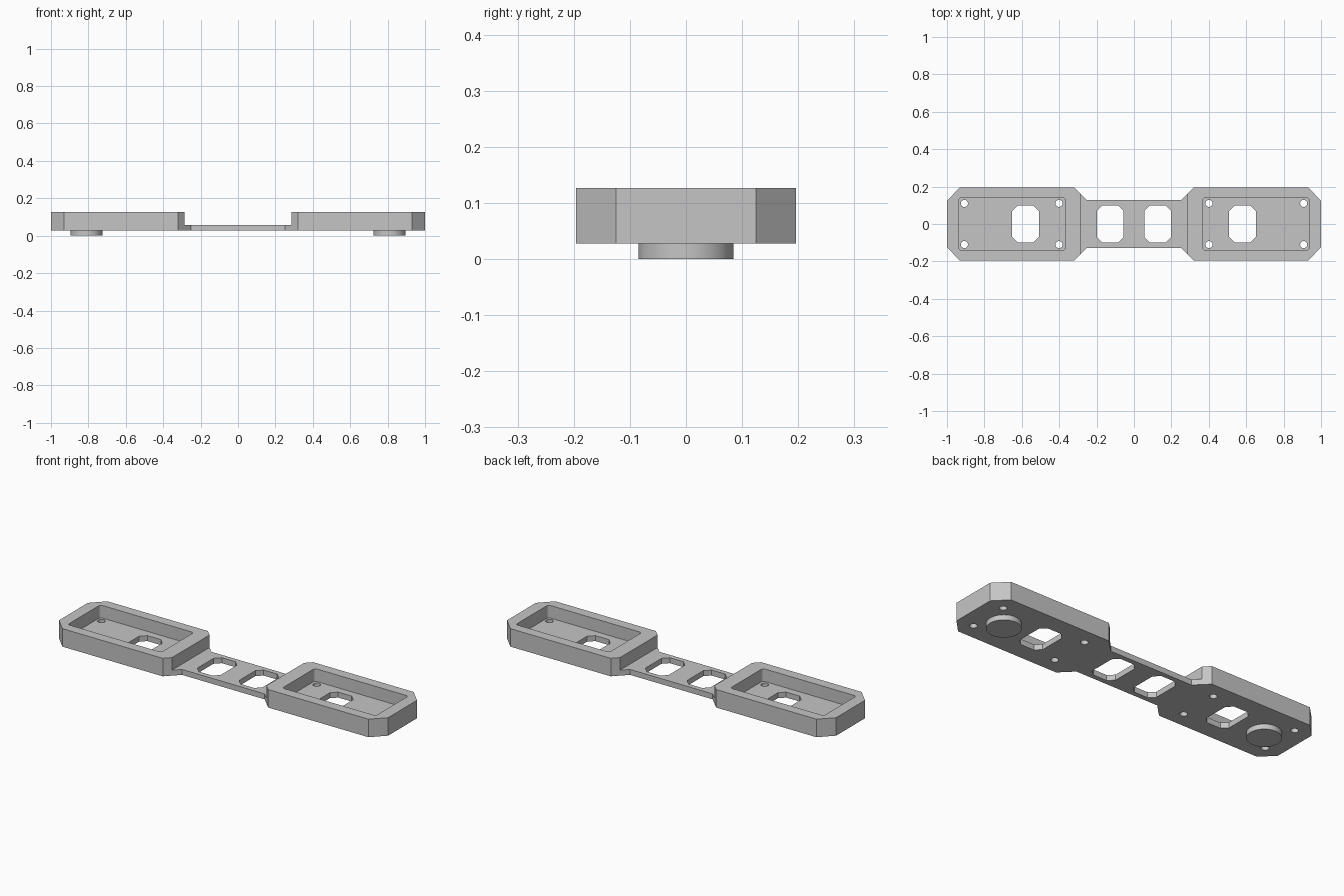
import bpy, bmesh, math
from mathutils import Vector

cube = bpy.data.objects.get("Cube")
if cube:
    bpy.data.objects.remove(cube, do_unlink=True)

BASE, FLOOR, TOP = 0.028, 0.058, 0.127

grey = bpy.data.materials.new("plain grey")
grey.use_nodes = True
colour = (0.56, 0.56, 0.56, 1)
grey.diffuse_color = colour
grey.node_tree.nodes["Principled BSDF"].inputs["Base Color"].default_value = colour


def prism(name, outline, z0, z1):
    """Extrude a closed xy outline from z0 to z1."""
    bm = bmesh.new()
    face = bm.faces.new([bm.verts.new((x, y, z0)) for x, y in outline])
    top = bmesh.ops.extrude_face_region(bm, geom=[face])["geom"]
    verts = [v for v in top if isinstance(v, bmesh.types.BMVert)]
    bmesh.ops.translate(bm, verts=verts, vec=Vector((0, 0, z1 - z0)))
    bmesh.ops.recalc_face_normals(bm, faces=bm.faces)
    mesh = bpy.data.meshes.new(name)
    bm.to_mesh(mesh)
    bm.free()
    mesh.materials.append(grey)
    obj = bpy.data.objects.new(name, mesh)
    bpy.context.collection.objects.link(obj)
    return obj


def soft_rect(x, hx, hy, r, steps):
    """Rectangle centred on (x, 0) with chamfered or rounded corners."""
    points = []
    for i, (sx, sy) in enumerate([(1, 1), (-1, 1), (-1, -1), (1, -1)]):
        for k in range(steps + 1):
            a = (i + k / steps) * math.pi / 2
            points.append((x + sx * (hx - r) + r * math.cos(a),
                           sy * (hy - r) + r * math.sin(a)))
    return points


def circle(x, y, r, n):
    return [(x + r * math.cos(2 * math.pi * k / n),
             y + r * math.sin(2 * math.pi * k / n)) for k in range(n)]


def combine(body, tool, operation):
    mod = body.modifiers.new(operation.lower(), "BOOLEAN")
    mod.operation, mod.solver, mod.object = operation, "EXACT", tool
    bpy.context.view_layer.objects.active = body
    bpy.ops.object.modifier_apply(modifier=mod.name)
    bpy.data.objects.remove(tool, do_unlink=True)


# Whole body outline: one quarter mirrored round
quarter = [(1, 0.125), (0.93, 0.196), (0.32, 0.196), (0.251, 0.127)]
half = quarter + [(-x, y) for x, y in reversed(quarter)]
body = prism("double_tray_body", half + [(x, -y) for x, y in reversed(half)], BASE, TOP)

# Lower the bridge between the trays
combine(body, prism("bridge_cutter", [(-0.287, -0.3), (0.287, -0.3), (0.287, 0.3), (-0.287, 0.3)],
                    FLOOR, 0.2), "DIFFERENCE")

for s in (-1, 1):
    # Tray pocket
    combine(body, prism("pocket_cutter", soft_rect(s * 0.652, 0.284, 0.141, 0.014, 4),
                        FLOOR, 0.2), "DIFFERENCE")
    # Chamfered windows in the tray and the bridge
    for x in (0.58, 0.127):
        combine(body, prism("window_cutter", soft_rect(s * x, 0.071, 0.1, 0.03, 1),
                            -0.1, 0.2), "DIFFERENCE")
    # Screw holes
    for x in (0.401, 0.907):
        for y in (-0.11, 0.11):
            combine(body, prism("screw_hole_cutter", circle(s * x, y, 0.019, 24),
                                -0.1, 0.2), "DIFFERENCE")
    # Round foot
    combine(body, prism("foot", circle(s * 0.81, 0, 0.085, 64), 0, BASE + 0.01), "UNION")

bpy.ops.object.select_all(action="DESELECT")
body.select_set(True)
bpy.context.view_layer.objects.active = body
bpy.ops.object.shade_smooth_by_angle(angle=math.radians(30))
